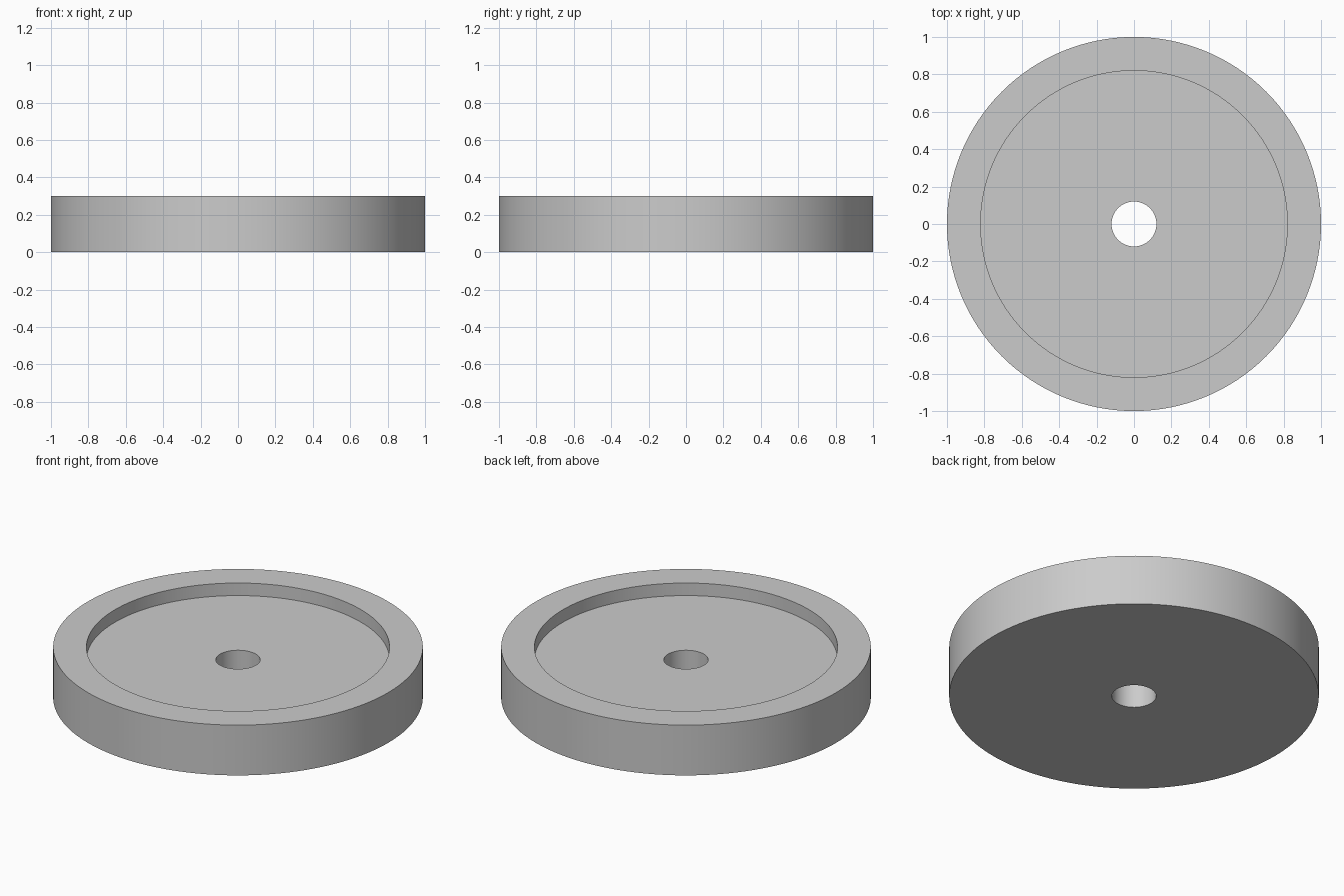
import bpy
import bmesh
import math

cube = bpy.data.objects.get("Cube")
if cube:
    bpy.data.objects.remove(cube, do_unlink=True)

# Main dimensions
OUTER, RECESS, BORE = 1.0, 0.82, 0.12
HEIGHT, FLOOR = 0.3, 0.225
SEGMENTS = 128

grey = bpy.data.materials.new("plain_grey")
grey.use_nodes = True
colour = (0.6, 0.6, 0.6, 1)
grey.diffuse_color = colour
grey.node_tree.nodes["Principled BSDF"].inputs["Base Color"].default_value = colour


def lathe(name, profile, material):
    """Revolve a closed (radius, height) profile around the z axis."""
    bm = bmesh.new()
    verts = [bm.verts.new((r, 0, z)) for r, z in profile]
    edges = [bm.edges.new((a, b)) for a, b in zip(verts, verts[1:] + verts[:1])]
    bmesh.ops.spin(bm, geom=verts + edges, cent=(0, 0, 0), axis=(0, 0, 1),
                   angle=math.tau, steps=SEGMENTS, use_merge=True)
    bmesh.ops.remove_doubles(bm, verts=bm.verts, dist=0.0001)
    bmesh.ops.recalc_face_normals(bm, faces=bm.faces)
    mesh = bpy.data.meshes.new(name)
    bm.to_mesh(mesh)
    bm.free()
    mesh.materials.append(material)
    obj = bpy.data.objects.new(name, mesh)
    bpy.context.collection.objects.link(obj)
    bpy.ops.object.select_all(action="DESELECT")
    obj.select_set(True)
    bpy.context.view_layer.objects.active = obj
    bpy.ops.object.shade_smooth_by_angle(angle=math.radians(30))
    return obj


# Disc with raised rim, shallow recess and through bore
lathe("recessed_disc", [(BORE, 0), (OUTER, 0), (OUTER, HEIGHT),
                        (RECESS, HEIGHT), (RECESS, FLOOR), (BORE, FLOOR)], grey)
